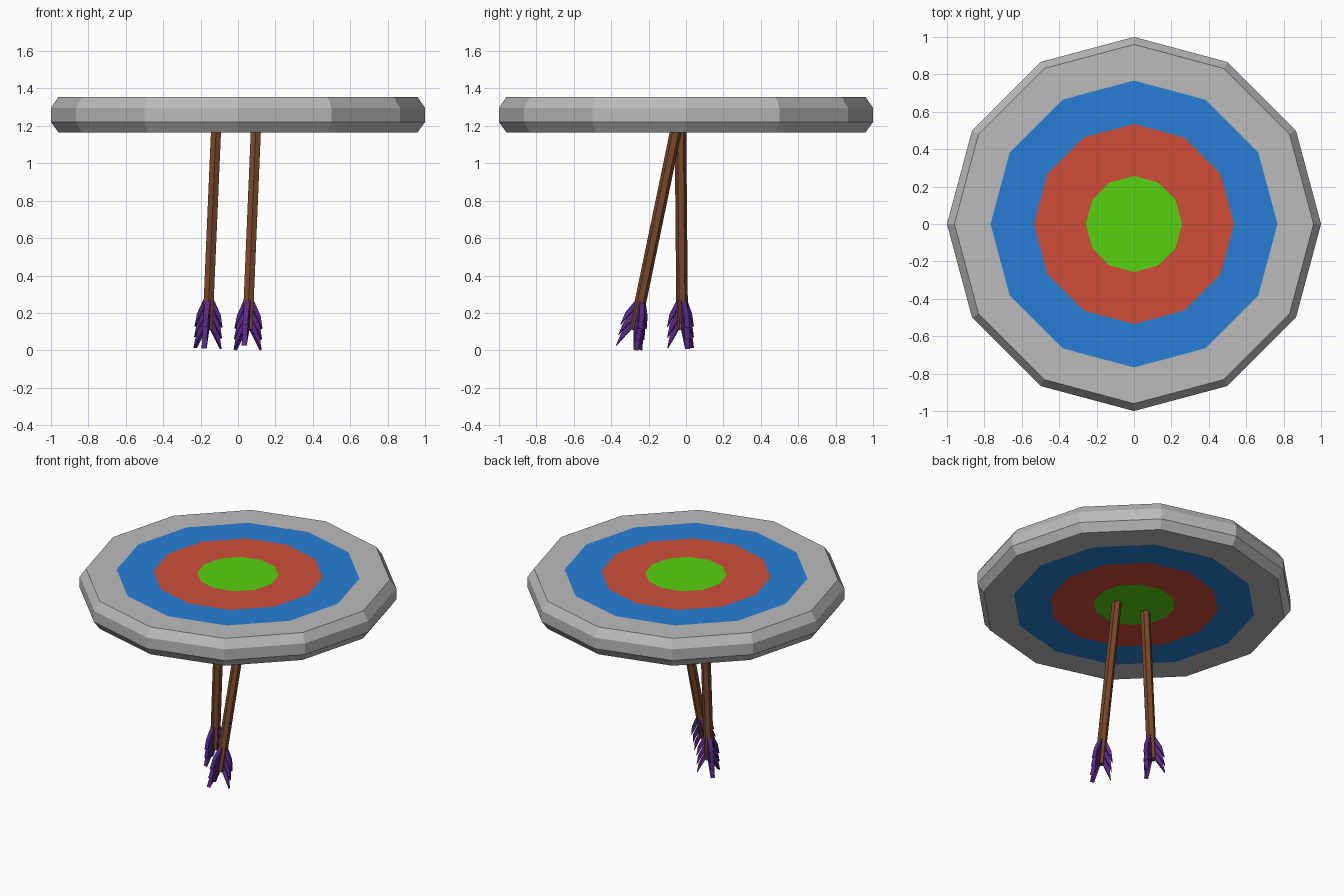
import bpy, bmesh, math
from mathutils import Vector, Matrix

if "Cube" in bpy.data.objects:
    bpy.data.objects.remove(bpy.data.objects["Cube"])


def material(name, rgb):
    m = bpy.data.materials.new(name)
    m.diffuse_color = (*rgb, 1)
    m.use_nodes = True
    m.node_tree.nodes["Principled BSDF"].inputs["Base Color"].default_value = m.diffuse_color
    return m


BLUE = material("blue", (0.021, 0.21, 0.66))
RED = material("red", (0.63, 0.077, 0.04))
GREEN = material("green", (0.095, 0.64, 0.005))
BROWN = material("brown", (0.19, 0.065, 0.022))
PURPLE = material("purple", (0.1, 0.022, 0.25))
GREY = material("grey", (0.5, 0.5, 0.5))


def finish(name, bm, mats, matrix=Matrix()):
    bmesh.ops.recalc_face_normals(bm, faces=bm.faces)
    mesh = bpy.data.meshes.new(name)
    bm.to_mesh(mesh)
    bm.free()
    for m in mats:
        mesh.materials.append(m)
    ob = bpy.data.objects.new(name, mesh)
    bpy.context.collection.objects.link(ob)
    ob.matrix_world = matrix
    return ob


# Target board: twelve-sided lathe, coloured rings on both faces
def target_board():
    zb, zt = 1.165, 1.355
    radii = [0.257, 0.535, 0.767, 0.96]
    profile = [(r, zt) for r in radii] + [(1, 1.297), (1, 1.22)]
    profile += [(r, zb) for r in reversed(radii)]
    band_mats = [2, 1, 0, 0, 0, 0, 0, 1, 2]
    bm = bmesh.new()
    n = 12
    rings = []
    for r, z in profile:
        rings.append([bm.verts.new((r * math.cos(math.tau * i / n),
                                    r * math.sin(math.tau * i / n), z)) for i in range(n)])
    for a, b, mi in zip(rings, rings[1:], band_mats):
        for i in range(n):
            j = (i + 1) % n
            bm.faces.new((a[i], a[j], b[j], b[i])).material_index = mi
    for ring in (rings[0], rings[-1]):
        bm.faces.new(ring).material_index = 3
    return finish("target_board", bm, [GREY, BLUE, RED, GREEN])


# Three swept barbs make one feather; three feathers around the shaft
def add_barb(bm, top, angle, thick=0.028):
    outline = [(0.02, top), (0.066, top - 0.085), (0.08, top - 0.155), (0.02, top - 0.055)]
    rot = Matrix.Rotation(angle, 3, 'Z')
    sides = [[bm.verts.new(rot @ Vector((r, y, z))) for r, z in outline]
             for y in (-thick / 2, thick / 2)]
    for s in sides:
        bm.faces.new(s)
    for i in range(4):
        j = (i + 1) % 4
        bm.faces.new((sides[0][i], sides[0][j], sides[1][j], sides[1][i]))


def arrow(name, tail, slope):
    axis = Vector((*slope, 1)).normalized()
    rot = Vector((0, 0, 1)).rotation_difference(axis).to_matrix().to_4x4()
    matrix = Matrix.Translation((*tail, 0)) @ rot
    # Shaft
    bm = bmesh.new()
    start, end = 0.11, 1.25
    bmesh.ops.create_cone(bm, cap_ends=True, segments=6, radius1=0.031, radius2=0.031,
                          depth=end - start,
                          matrix=Matrix.Translation((0, 0, (start + end) / 2)))
    finish(name + "_shaft", bm, [BROWN], matrix)
    # Feathers
    bm = bmesh.new()
    for k in range(3):
        for top in (0.28, 0.222, 0.165):
            add_barb(bm, top, math.radians(20 + 120 * k))
    finish(name + "_feathers", bm, [PURPLE], matrix)


target_board()
arrow("tilted_arrow", (0.046, -0.297), (0.042, 0.207))
arrow("straight_arrow", (-0.168, -0.019), (0.043, -0.009))
